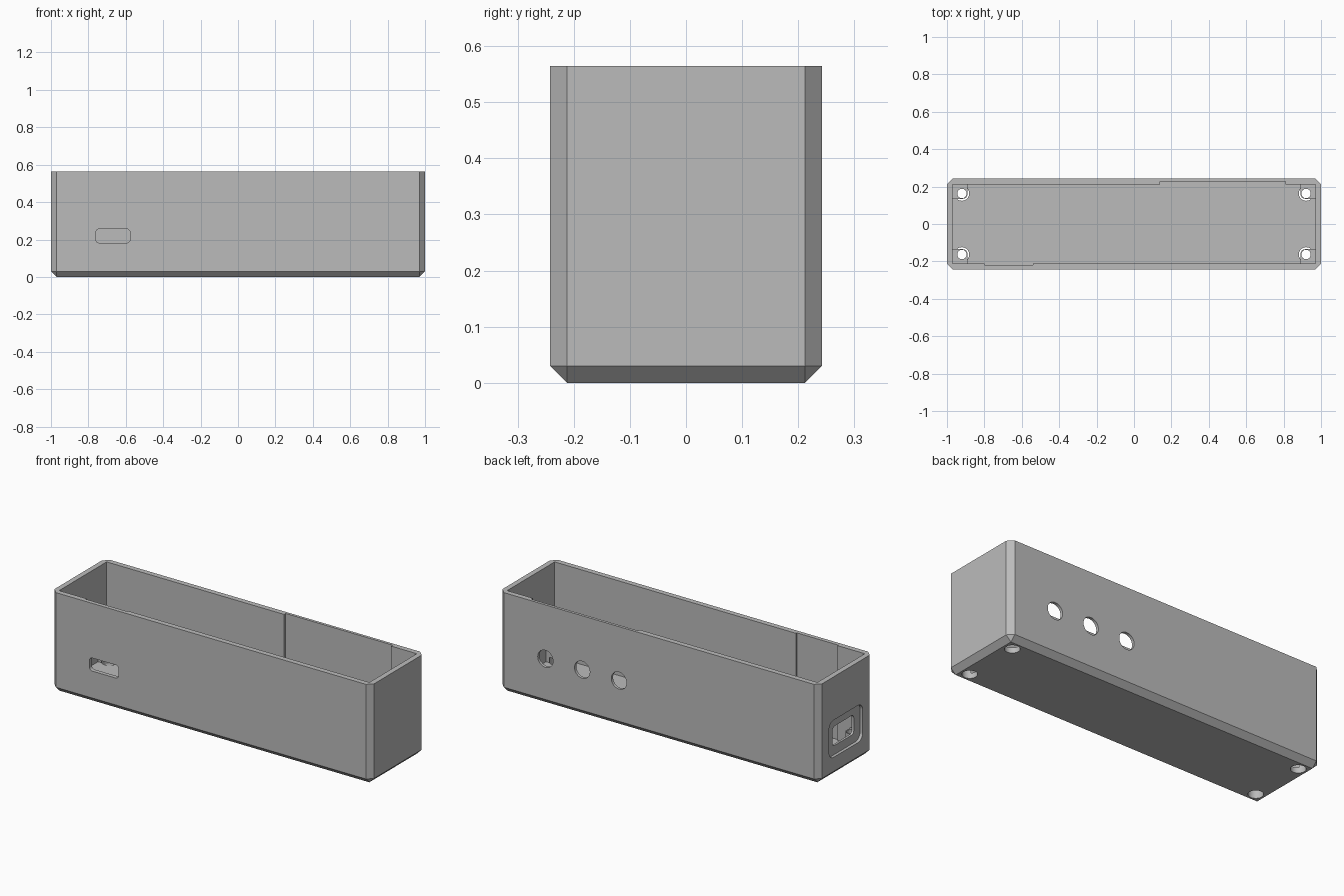
import bpy, bmesh
from mathutils import Matrix, Vector

HX, HY, H, WALL = 1.0, 0.242, 0.565, 0.03
IX, IY = HX - WALL, HY - WALL

cube = bpy.data.objects.get("Cube")
if cube:
    bpy.data.objects.remove(cube, do_unlink=True)

grey = bpy.data.materials.new("plain grey")
grey.use_nodes = True
grey.diffuse_color = (0.5, 0.5, 0.5, 1)
grey.node_tree.nodes["Principled BSDF"].inputs["Base Color"].default_value = (0.5, 0.5, 0.5, 1)


def finish(name, bm):
    mesh = bpy.data.meshes.new(name)
    bmesh.ops.recalc_face_normals(bm, faces=bm.faces)
    bm.to_mesh(mesh)
    bm.free()
    mesh.materials.append(grey)
    obj = bpy.data.objects.new(name, mesh)
    bpy.context.collection.objects.link(obj)
    return obj


def box(name, lo, hi, radius=0, segments=1, pick=None):
    """Box between two corners; edges accepted by pick(edge) are bevelled."""
    lo, hi = Vector(lo), Vector(hi)
    bm = bmesh.new()
    bmesh.ops.create_cube(bm, size=1, matrix=Matrix.Translation((lo + hi) / 2)
                          @ Matrix.Diagonal((*(hi - lo), 1)))
    if radius:
        bmesh.ops.bevel(bm, geom=[e for e in bm.edges if pick(e)], offset=radius,
                        segments=segments, profile=0.5, affect='EDGES')
    return finish(name, bm)


def along(axis):
    return lambda e: abs((e.verts[0].co - e.verts[1].co)[axis]) > 0.001


def rod(name, centre, radius, depth, axis='Z'):
    turn = Matrix.Rotation(1.5707963, 4, 'X') if axis == 'Y' else Matrix()
    bm = bmesh.new()
    bmesh.ops.create_cone(bm, cap_ends=True, segments=32, radius1=radius, radius2=radius,
                          depth=depth, matrix=Matrix.Translation(centre) @ turn)
    return finish(name, bm)


def combine(target, tool, operation='DIFFERENCE'):
    tool.hide_render = True
    mod = target.modifiers.new(tool.name, 'BOOLEAN')
    mod.operation, mod.solver, mod.object = operation, 'EXACT', tool
    bpy.context.view_layer.objects.active = target
    bpy.ops.object.modifier_apply(modifier=mod.name)
    bpy.data.objects.remove(tool, do_unlink=True)


# Open-topped case: every edge chamfered except the rim
case = box("case", (-HX, -HY, 0), (HX, HY, H), WALL, 1,
           lambda e: min(v.co.z for v in e.verts) < H - 0.01)
combine(case, box("cavity", (-IX, -IY, WALL), (IX, IY, H + 0.1)))

# Thinned wall channels behind the buttons and the side slot
combine(case, box("button_channel", (0.14, IY - 0.02, WALL), (0.81, 0.226, H + 0.1)))
combine(case, box("slot_channel", (-0.8, -0.219, WALL), (-0.54, 0.02 - IY, H + 0.1)))

# Corner screw posts with a rounded inner edge, bored and counterbored
for sx in (-1, 1):
    for sy in (-1, 1):
        xs = sorted((sx * 0.89, sx * (IX + 0.01)))
        ys = sorted((sy * 0.135, sy * (IY + 0.01)))
        inner = lambda e: along(2)(e) and abs(e.verts[0].co.x) < 0.9 and abs(e.verts[0].co.y) < 0.15
        combine(case, box("post", (xs[0], ys[0], 0.02), (xs[1], ys[1], 0.13),
                          0.025, 6, inner), 'UNION')
        spot = (sx * 0.92, sy * 0.163)
        combine(case, rod("screw_hole", (*spot, 0.1), 0.025, 0.3))
        combine(case, rod("screw_head_recess", (*spot, 0), 0.039, 0.12))

# Three round button holes in the back
for x in (0.25, 0.48, 0.71):
    combine(case, rod("button_hole", (x, HY, 0.26), 0.048, 0.12, 'Y'))

# Rounded slot in the front
combine(case, box("front_slot", (-0.76, -HY - 0.05, 0.182), (-0.577, -IY + 0.05, 0.256),
                  0.018, 5, along(1)))

# Stepped port in the end wall
combine(case, box("port_recess", (-HX - 0.05, -0.15, 0.11), (-HX + 0.017, 0.15, 0.32),
                  0.04, 6, along(0)))
combine(case, box("port_opening", (-HX - 0.05, -0.095, 0.16), (-IX + 0.02, 0.095, 0.27),
                  0.02, 5, along(0)))

# Smooth the round cuts and keep the flat faces sharp
bpy.ops.object.select_all(action='DESELECT')
case.select_set(True)
bpy.context.view_layer.objects.active = case
bpy.ops.object.shade_smooth_by_angle(angle=0.5)
